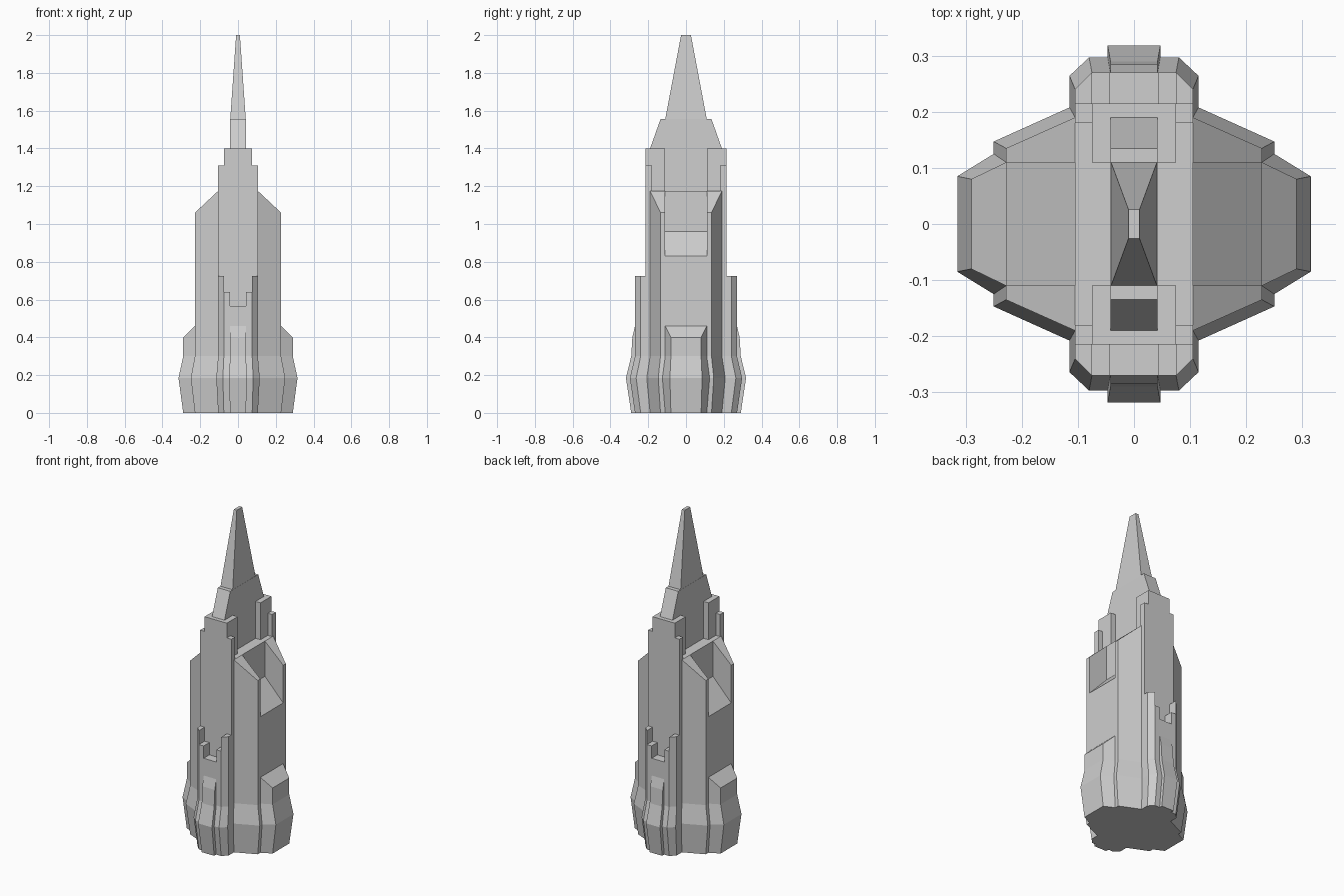
import bpy, bmesh
from mathutils import Vector

cube = bpy.data.objects.get("Cube")
if cube:
    bpy.data.objects.remove(cube, do_unlink=True)

stone = bpy.data.materials.new("pale_grey_stone")
stone.use_nodes = True
COLOUR = (0.62, 0.62, 0.62, 1)
stone.diffuse_color = COLOUR
stone.node_tree.nodes["Principled BSDF"].inputs["Base Color"].default_value = COLOUR


def finish(name, bm):
    bmesh.ops.recalc_face_normals(bm, faces=bm.faces)
    mesh = bpy.data.meshes.new(name)
    bm.to_mesh(mesh)
    bm.free()
    mesh.materials.append(stone)
    obj = bpy.data.objects.new(name, mesh)
    bpy.context.collection.objects.link(obj)
    return obj


def loft(name, rings, slope=None):
    """Join rings of 3D points; slope trims both x ends along a line (x, z) to (x, z)."""
    bm = bmesh.new()
    loops = [[bm.verts.new(p) for p in ring] for ring in rings]
    n = len(loops[0])
    for a, b in zip(loops, loops[1:]):
        for i in range(n):
            j = (i + 1) % n
            bm.faces.new((a[i], a[j], b[j], b[i]))
    bm.faces.new(loops[0])
    bm.faces.new(loops[-1])
    if slope:
        (x0, z0), (x1, z1) = slope
        for side in (1, -1):
            cut = bmesh.ops.bisect_plane(
                bm, geom=bm.verts[:] + bm.edges[:] + bm.faces[:],
                plane_co=(side * x0, 0, z0),
                plane_no=Vector((side * (z0 - z1), 0, x1 - x0)).normalized(),
                clear_outer=True, dist=1e-5)
            edges = [e for e in cut["geom_cut"] if isinstance(e, bmesh.types.BMEdge)]
            bmesh.ops.holes_fill(bm, edges=[e for e in edges if e.is_boundary])
    return finish(name, bm)


def around(z, *pts):
    """Mirror the points of one quarter into a closed outline at height z."""
    q = list(pts)
    r = q[::-1]
    full = (q + [(-x, y) for x, y in r] + [(-x, -y) for x, y in q] + [(x, -y) for x, y in r])
    return [(x, y, z) for x, y in full]


def prism(name, outline, z0, z1):
    return loft(name, [[(x, y, z) for x, y in outline] for z in (z0, z1)])


def box(name, x0, x1, y0, y1, z0, z1):
    return prism(name, [(x0, y0), (x1, y0), (x1, y1), (x0, y1)], z0, z1)


# Levels of the flared base shared by all the lower parts
BULGE, NECK = 0.185, 0.3

# Main body with sloped shoulders
wall = [(0.228, 0.135), (0.105, 0.19)]
flare = [(0.25, 0.147), (0.11, 0.21)]
body = loft("main_body", [around(0, *wall), around(BULGE, *flare),
                          around(NECK, *wall), around(1.175, *wall)],
            slope=((0.105, 1.175), (0.228, 1.06)))

# Recess with a sloped floor in each flank
for side in (1, -1):
    section = [(0.105, 0.96), (0.228, 0.83), (0.4, 0.65), (0.4, 1.4), (0.105, 1.4)]
    cutter = loft("recess_cutter", [[(side * x, y, z) for x, z in section]
                                    for y in (-0.11, 0.11)])
    cutter.hide_render = True
    mod = body.modifiers.new("recess", "BOOLEAN")
    mod.operation, mod.solver, mod.object = "DIFFERENCE", "EXACT", cutter
    bpy.context.view_layer.objects.active = body
    bpy.ops.object.modifier_apply(modifier=mod.name)
    bpy.data.objects.remove(cutter, do_unlink=True)

# Side buttresses
pod = [(0.29, 0.08), (0.228, 0.11)]
loft("side_buttresses", [around(0, *pod), around(BULGE, (0.315, 0.085), (0.25, 0.125)),
                         around(NECK, *pod), around(0.46, *pod)],
     slope=((0.228, 0.46), (0.29, 0.4)))

# Front and back buttresses
pier = [(0.105, 0.24), (0.075, 0.27)]
loft("front_and_back_buttresses",
     [around(0, *pier), around(BULGE, (0.115, 0.264), (0.08, 0.297)),
      around(NECK, *pier), around(0.565, *pier)])

# Spire with its shoulders
loft("spire_shoulders", [around(z, (0.042, y)) for z, y in
                         ((1.17, 0.19), (1.4, 0.19), (1.555, 0.135))])
loft("spire", [around(1.555, (0.041, 0.11)), around(2, (0.01, 0.026))])

for end, label in ((-1, "front"), (1, "back")):
    # Tall facade slab with stepped top
    box(label + "_facade", -0.105, 0.105, end * 0.18, end * 0.215, 0.5, 1.31)
    box(label + "_facade_crest", -0.075, 0.075, end * 0.19, end * 0.215, 1.31, 1.4)

    # Central rib following the flare
    rib = [(0.042, 0.29, 0), (0.047, 0.318, BULGE), (0.042, 0.29, NECK),
           (0.042, 0.284, 0.4), (0.042, 0.27, 0.46)]
    loft(label + "_rib", [[(-w, end * 0.2, z), (w, end * 0.2, z),
                           (w, end * y, z), (-w, end * y, z)] for w, y, z in rib])

    for side, hand in ((1, "left"), (-1, "right")):
        # Stepped columns on the buttress and the crown towers
        corner = [(0.105, 0.2), (0.105, 0.24), (0.075, 0.27), (0.075, 0.2)]
        prism(f"{label}_{hand}_column", [(side * x, end * y) for x, y in corner], 0.565, 0.725)
        box(f"{label}_{hand}_step", side * 0.043, side * 0.075,
            end * 0.2, end * 0.27, 0.565, 0.64)
        box(f"{label}_{hand}_crown_tower", side * 0.042, side * 0.075,
            end * 0.11, end * 0.19, 1.17, 1.4)
